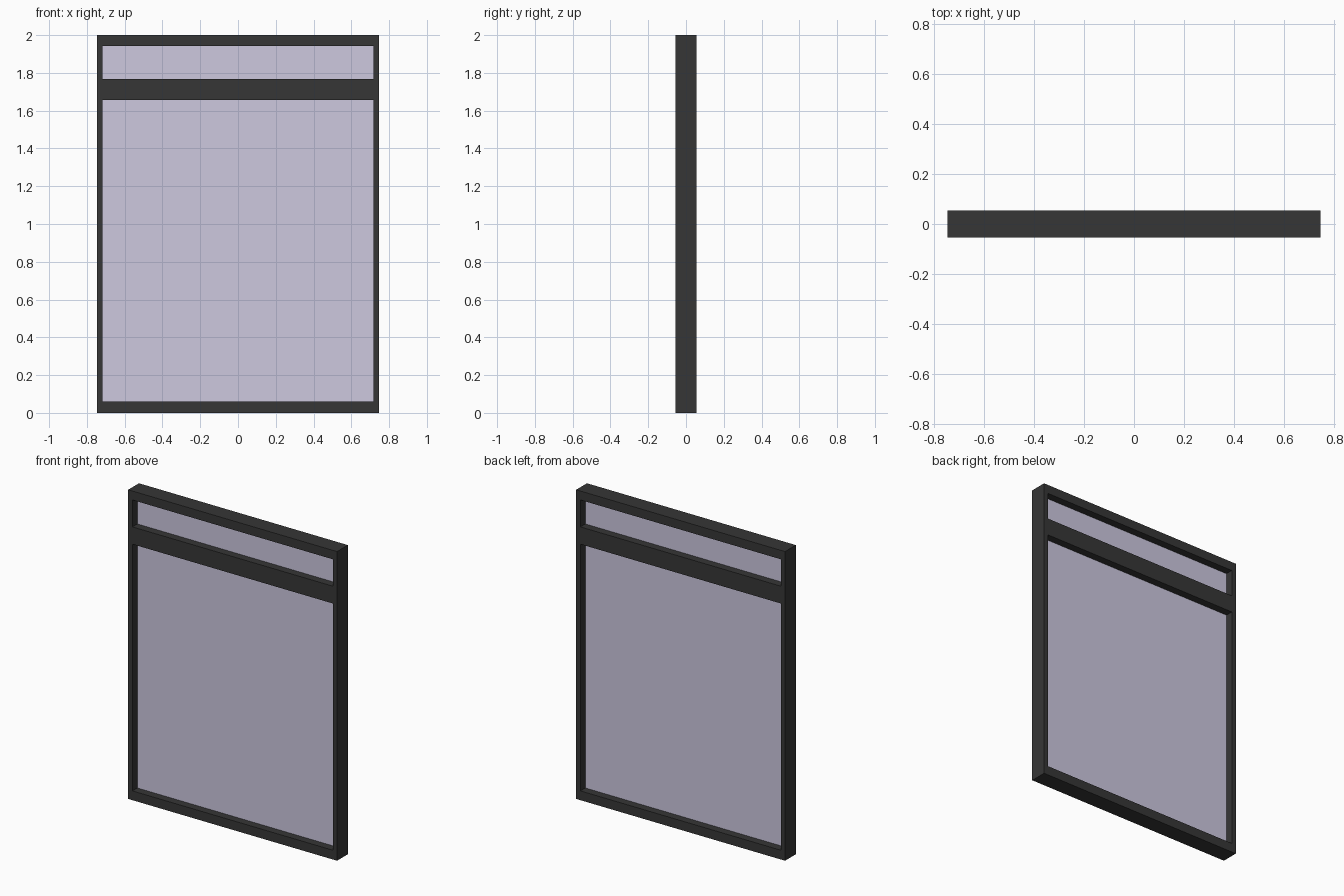
import bpy

if "Cube" in bpy.data.objects:
    bpy.data.objects.remove(bpy.data.objects["Cube"])

W, H, D = 0.7475, 2.0, 0.11      # half width, height, depth
IN = 0.717                       # half width of the opening


def material(name, color):
    m = bpy.data.materials.new(name)
    m.diffuse_color = color
    m.use_nodes = True
    m.node_tree.nodes["Principled BSDF"].inputs["Base Color"].default_value = m.diffuse_color
    return m


dark = material("dark_frame", (0.037, 0.037, 0.037, 1))
tint = material("tinted_glass", (0.61, 0.58, 0.74, 0.5))


def box(name, x0, x1, z0, z1, depth, mat):
    bpy.ops.mesh.primitive_cube_add(size=1, location=((x0 + x1) / 2, 0, (z0 + z1) / 2))
    ob = bpy.context.object
    ob.name = name
    ob.scale = (x1 - x0, depth, z1 - z0)
    bpy.ops.object.transform_apply(location=False, rotation=False, scale=True)
    ob.data.materials.append(mat)
    return ob


# Full-width rails: bottom, transom between the panes, top
for name, z0, z1 in (("bottom_rail", 0, 0.06), ("transom_bar", 1.656, 1.768),
                     ("top_rail", 1.942, H)):
    box(name, -W, W, z0, z1, D, dark)

# Side stiles filling the gaps between the rails, and the glass panes mid-depth
for level, z0, z1 in (("lower", 0.06, 1.656), ("upper", 1.768, 1.942)):
    box(level + "_left_stile", -W, -IN, z0, z1, D, dark)
    box(level + "_right_stile", IN, W, z0, z1, D, dark)
    box(level + "_pane", -IN, IN, z0, z1, 0.01, tint)
